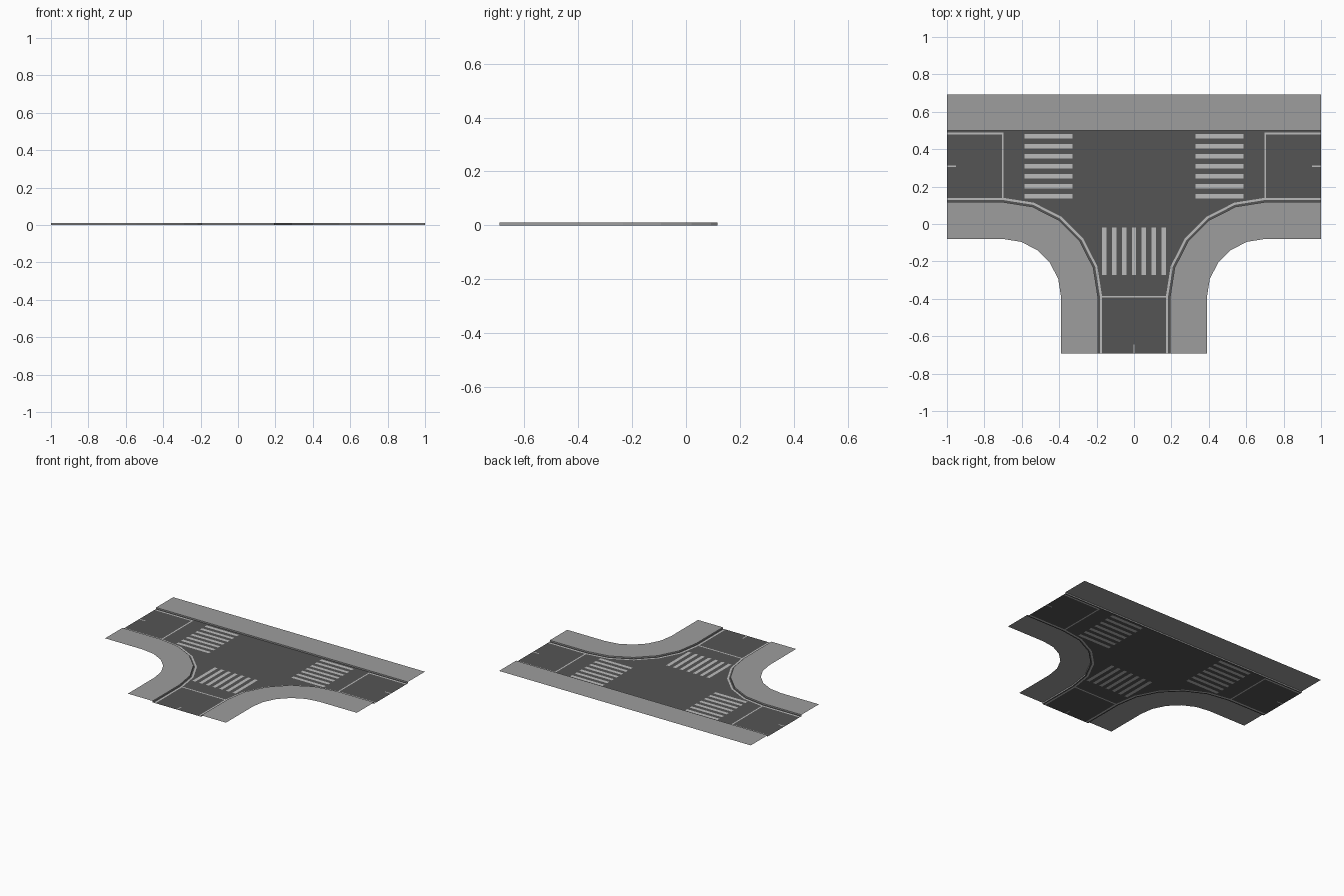
import bpy, bmesh
from math import sin, cos, radians

if "Cube" in bpy.data.objects:
    bpy.data.objects.remove(bpy.data.objects["Cube"])

# Overall layout: left half is modelled, the right half is mirrored
END_Y, KERB_N, MID_Y, H = 0.693, 0.50, 0.308, 0.01
CX, CY = -0.70, -0.39          # centre of the rounded corner


def material(name, v):
    m = bpy.data.materials.new(name)
    m.diffuse_color = (v, v, v, 1)
    m.use_nodes = True
    m.node_tree.nodes["Principled BSDF"].inputs["Base Color"].default_value = m.diffuse_color
    return m


ASPHALT = material("asphalt", 0.09)
PAINT = material("road_paint", 0.5)
PAVING = material("paving", 0.34)


def corner_path(r):
    """West end -> rounded corner -> south end, at radius r."""
    arc = [(CX + r * sin(radians(18 * i)), CY + r * cos(radians(18 * i))) for i in range(6)]
    return [(-1, CY + r)] + arc + [(CX + r, -END_Y)]


def flat(bm, pts, z):
    f = bm.faces.new([bm.verts.new((x, y, z)) for x, y in pts])
    f.normal_update()
    if f.normal.z < 0:
        f.normal_flip()
    return f


def strip(bm, a, b, z):
    for i in range(len(a) - 1):
        flat(bm, [a[i], a[i + 1], b[i + 1], b[i]], z)


def kerb(bm, path):
    """Upright face along a path, facing the left of travel."""
    for (ax, ay), (bx, by) in zip(path, path[1:]):
        bm.faces.new([bm.verts.new(c) for c in
                      ((ax, ay, 0), (ax, ay, H), (bx, by, H), (bx, by, 0))])


def finish(bm, name, mats):
    bmesh.ops.remove_doubles(bm, verts=bm.verts, dist=1e-5)
    me = bpy.data.meshes.new(name)
    bm.to_mesh(me)
    bm.free()
    for m in mats:
        me.materials.append(m)
    ob = bpy.data.objects.new(name, me)
    bpy.context.collection.objects.link(ob)
    mod = ob.modifiers.new("mirror", 'MIRROR')
    mod.use_axis[0] = True
    mod.merge_threshold = 1e-4


def inlay(bm, x0, x1, y0, y1):
    """Cut a rectangle into the flat road and paint it."""
    e = 1e-5

    def touching():
        out = []
        for f in bm.faces:
            xs = [v.co.x for v in f.verts]
            ys = [v.co.y for v in f.verts]
            if min(xs) < x1 - e and max(xs) > x0 + e and min(ys) < y1 - e and max(ys) > y0 + e:
                out.append(f)
        return out

    for co, no in (((x0, 0, 0), (1, 0, 0)), ((x1, 0, 0), (1, 0, 0)),
                   ((0, y0, 0), (0, 1, 0)), ((0, y1, 0), (0, 1, 0))):
        fs = touching()
        geom = fs + list({ed for f in fs for ed in f.edges}) + list({v for f in fs for v in f.verts})
        bmesh.ops.bisect_plane(bm, geom=geom, dist=1e-6, plane_co=co, plane_no=no)
    for f in bm.faces:
        c = f.calc_center_median()
        if x0 < c.x < x1 and y0 < c.y < y1:
            f.material_index = 1


# Road surface inside the edge line
R_KERB, R_OUT, R_IN = 0.507, 0.518, 0.530
edge = corner_path(R_IN)
bm = bmesh.new()
strip(bm, edge[:-1], [(x, KERB_N) for x, y in edge[:-1]], 0)
leg = CX + R_IN
flat(bm, [(leg, -END_Y), (0, -END_Y), (0, CY), (leg, CY)], 0)
flat(bm, [(leg, CY), (0, CY), (0, KERB_N), (leg, KERB_N)], 0)
bmesh.ops.remove_doubles(bm, verts=bm.verts, dist=1e-5)

# Crossings: seven bars each
for i in range(-3, 4):
    y = MID_Y + i * 0.0533
    inlay(bm, -0.585, -0.328, y - 0.012, y + 0.012)
for i in range(-3, 1):
    x = i * 0.0533
    inlay(bm, x - 0.012, min(x + 0.012, 0), -0.273, -0.02)

# Stop lines, centre dashes and the north edge line
inlay(bm, -0.707, -0.697, CY + R_IN, 0.479)
inlay(bm, -1, -0.697, 0.479, 0.490)
inlay(bm, -1, -0.952, MID_Y - 0.004, MID_Y + 0.004)
inlay(bm, leg, 0, -0.394, -0.384)
inlay(bm, -0.004, 0, -END_Y, -0.645)
finish(bm, "road", [ASPHALT, PAINT])

# Painted line that follows the rounded corners
bm = bmesh.new()
strip(bm, corner_path(R_OUT), edge, 0)
finish(bm, "corner_edge_line", [PAINT])

# Dark gutter between the line and the kerb
bm = bmesh.new()
strip(bm, corner_path(R_KERB), corner_path(R_OUT), 0)
finish(bm, "gutter", [ASPHALT])

# Corner pavements
bm = bmesh.new()
strip(bm, corner_path(R_KERB), corner_path(0.31), H)
kerb(bm, corner_path(R_KERB))
finish(bm, "corner_pavement", [PAVING])

# Straight north pavement
north = [(0, KERB_N), (-1, KERB_N)]
bm = bmesh.new()
strip(bm, north, [(0, END_Y), (-1, END_Y)], H)
kerb(bm, north)
finish(bm, "north_pavement", [PAVING])
